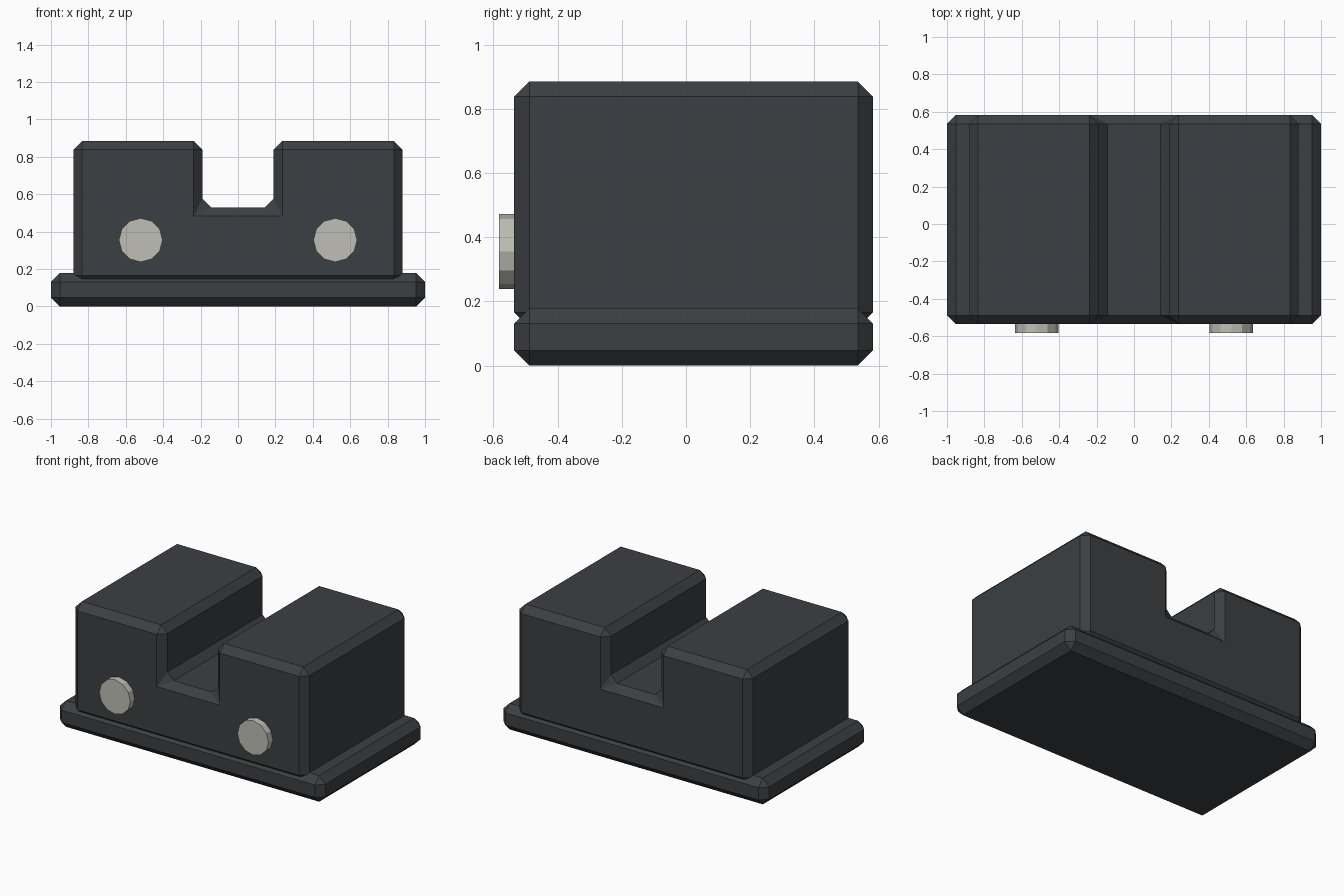
import bpy, bmesh, math
from mathutils import Vector

if "Cube" in bpy.data.objects:
    bpy.data.objects.remove(bpy.data.objects["Cube"])

FRONT, BACK, CHAMFER = -0.535, 0.582, 0.047


def material(name, color):
    mat = bpy.data.materials.new(name)
    mat.diffuse_color = (*color, 1)
    mat.use_nodes = True
    mat.node_tree.nodes["Principled BSDF"].inputs["Base Color"].default_value = mat.diffuse_color
    return mat


dark = material("dark_grey", (0.045, 0.05, 0.055))
steel = material("light_metal", (0.52, 0.52, 0.47))


def chamfered_prism(name, profile):
    """Extrude an x-z profile from front to back and chamfer every edge."""
    bm = bmesh.new()
    face = bm.faces.new([bm.verts.new((x, FRONT, z)) for x, z in profile])
    extruded = bmesh.ops.extrude_face_region(bm, geom=[face])
    verts = [g for g in extruded["geom"] if isinstance(g, bmesh.types.BMVert)]
    bmesh.ops.translate(bm, verts=verts, vec=Vector((0, BACK - FRONT, 0)))
    bmesh.ops.recalc_face_normals(bm, faces=bm.faces)
    mesh = bpy.data.meshes.new(name)
    bm.to_mesh(mesh)
    bm.free()
    obj = bpy.data.objects.new(name, mesh)
    bpy.context.collection.objects.link(obj)
    mesh.materials.append(dark)
    bevel = obj.modifiers.new("chamfer", "BEVEL")
    bevel.width = CHAMFER
    bevel.segments = 1
    bevel.limit_method = "ANGLE"
    return obj


# Wide base plate
chamfered_prism("base_plate", [(-1, 0), (1, 0), (1, 0.178), (-1, 0.178)])

# Block with a channel cut through the top
half = [(0.88, 0.118), (0.88, 0.885), (0.19, 0.885), (0.19, 0.53)]
chamfered_prism("channel_block", half + [(-x, z) for x, z in reversed(half)])

# Round studs on the front
for side, x in (("left", -0.52), ("right", 0.52)):
    bpy.ops.mesh.primitive_cylinder_add(
        vertices=12, radius=0.117, depth=0.1,
        location=(x, -0.532, 0.355), rotation=(math.pi / 2, 0, 0))
    stud = bpy.context.object
    stud.name = f"front_stud_{side}"
    stud.data.materials.append(steel)
